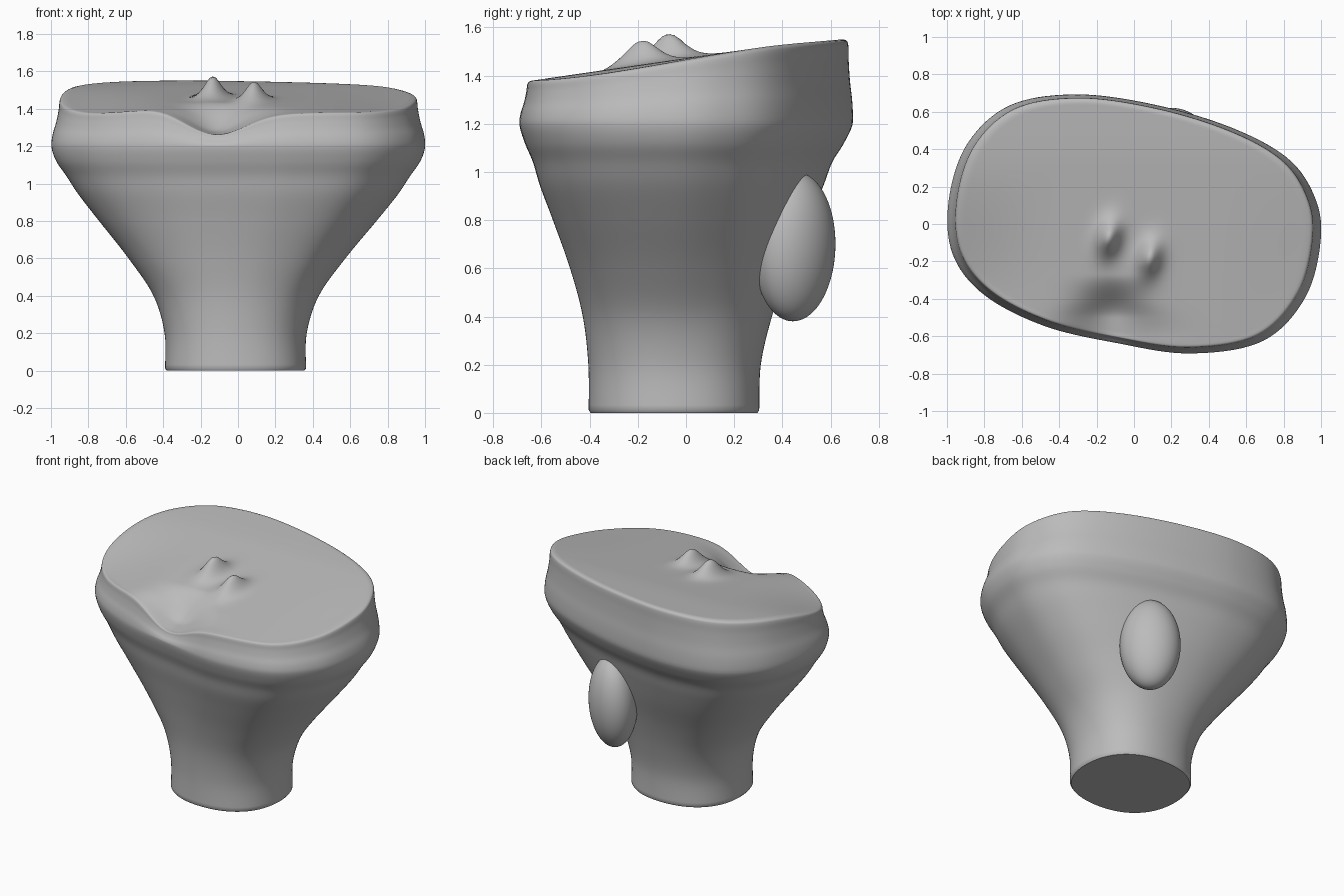
import bpy
import math
from mathutils import Vector, Matrix

default_cube = bpy.data.objects.get("Cube")
if default_cube:
    bpy.data.objects.remove(default_cube, do_unlink=True)

SEGMENTS = 144
CAP_RINGS = 48

bone = bpy.data.materials.new("plain grey")
bone.use_nodes = True
GREY = (0.5, 0.5, 0.5, 1.0)
bone.diffuse_color = GREY
bone.node_tree.nodes["Principled BSDF"].inputs["Base Color"].default_value = GREY


def catmull(a, b, c, d, t):
    return 0.5 * (2 * b + (c - a) * t + (2 * a - 5 * b + 4 * c - d) * t * t
                  + (3 * b - a - 3 * c + d) * t ** 3)


def smoothstep(low, high, value):
    t = max(0.0, min(1.0, (value - low) / (high - low)))
    return t * t * (3 - 2 * t)


def finish(obj):
    obj.data.materials.append(bone)
    bpy.ops.object.select_all(action="DESELECT")
    obj.select_set(True)
    bpy.context.view_layer.objects.active = obj
    bpy.ops.object.shade_smooth_by_angle(angle=math.radians(50))


# Skewed oval outline of the widest section, counterclockwise
corners = [Vector(p) for p in (
    (1, -0.06), (0.955, 0.17), (0.81, 0.36), (0.52, 0.515), (0.12, 0.635),
    (-0.3, 0.692), (-0.66, 0.635), (-0.89, 0.43), (-0.99, 0.13), (-0.97, -0.16),
    (-0.8, -0.38), (-0.48, -0.545), (-0.1, -0.635), (0.3, -0.692),
    (0.69, -0.625), (0.92, -0.385))]
outline = []
for i in range(SEGMENTS):
    k, t = divmod(i * len(corners) / SEGMENTS, 1)
    quad = [corners[(int(k) + j) % len(corners)] for j in (-1, 0, 1, 2)]
    outline.append(catmull(*quad, t))


# Height of the sloping top, with its front notch and two narrow peaks
def top_height(x, y):
    z = 1.472 + 0.145 * y - 0.02 * smoothstep(0.3, 0.8, y)
    front = smoothstep(-0.3, 0.4, -y)
    z -= 0.055 * smoothstep(0.35, 0.9, -x) * front
    z -= 0.014 * smoothstep(0.45, 0.9, x) * front
    width = 0.16 + 0.06 * smoothstep(0.4, 0.6, -y)
    notch = math.exp(-((x + 0.115) / width) ** 2)
    z -= 0.125 * notch * smoothstep(0.27, 0.5, -y)
    for px, py, height in ((-0.135, -0.075, 0.11), (0.085, -0.185, 0.098)):
        dx, dy = x - px, y - py
        across, along = dx - 0.25 * dy, dy + 0.25 * dx
        distance = math.sqrt((across / 0.052) ** 2 + (along / 0.085) ** 2 + 0.04) - 0.2
        z += height * math.exp(-max(distance, 0) ** 1.6)
    return z


# Plan position on the collar: slightly fuller toward the back
def inset(p, scale, rise):
    return p.x * scale, p.y * (scale + 0.008 * rise) + 0.008 * rise


# Shaft profile: height, half width, front y, back y; the last row only guides the curve
profile = [Vector(row) for row in (
    (0, 0.368, -0.396, 0.297), (0.012, 0.377, -0.404, 0.304),
    (0.2, 0.38, -0.406, 0.311), (0.4, 0.442, -0.432, 0.36),
    (0.6, 0.58, -0.486, 0.43), (0.8, 0.742, -0.555, 0.515),
    (0.94, 0.853, -0.606, 0.57), (1.04, 0.919, -0.635, 0.607),
    (1.12, 0.974, -0.669, 0.656), (1.2, 1, -0.692, 0.692),
    (1.28, 0.993, -0.688, 0.69))]
rings = []
last = len(profile) - 2
for k in range(last):
    steps = 1 if k == 0 else 6
    for s in range(steps):
        a, d = profile[max(k - 1, 0)], profile[k + 2]
        if k == 1:
            a = profile[1]
        z, half, front, back = catmull(a, profile[k], profile[k + 1], d, s / steps)
        blend = smoothstep(0.1, 1.05, z)
        ring = []
        for p in outline:
            unit = Vector((p.x, p.y / 0.692))
            neck = unit.normalized()
            neck *= 1 + 0.16 * (neck.x * neck.y) ** 2
            unit = neck.lerp(unit, blend)
            x = unit.x * half - 0.013 * (1 - blend)
            y = (front + back) / 2 + unit.y * (back - front) / 2
            ring.append((x, y, z))
        rings.append(ring)

# Rounded collar rising from the widest section to the sloping rim
RIM = 0.92
collar = [Vector(c) for c in ((0, 1), (0.25, 0.993), (0.5, 0.974), (0.75, 0.961),
                              (0.92, 0.956), (0.98, 0.946), (1, RIM))]
for k in range(len(collar) - 1):
    for s in range(4):
        a = collar[k - 1] if k else Vector((-0.25, 0.985))
        d = collar[min(k + 2, len(collar) - 1)]
        rise, scale = catmull(a, collar[k], collar[k + 1], d, s / 4)
        rings.append([(*inset(p, scale, rise),
                       1.2 + rise * (top_height(*inset(p, RIM, 1)) - 1.2))
                      for p in outline])

# Top plateau as shrinking rings
spots = [inset(p, RIM, 1) for p in outline]
for k in range(CAP_RINGS):
    shrink = 1 - k / CAP_RINGS
    rings.append([(x * shrink, y * shrink, top_height(x * shrink, y * shrink))
                  for x, y in spots])

verts = [v for ring in rings for v in ring]
faces = [tuple(reversed(range(SEGMENTS)))]
for r in range(len(rings) - 1):
    for i in range(SEGMENTS):
        j = (i + 1) % SEGMENTS
        low, high = r * SEGMENTS, (r + 1) * SEGMENTS
        faces.append((low + i, low + j, high + j, high + i))
centre = len(verts)
verts.append((0, 0, top_height(0, 0)))
start = (len(rings) - 1) * SEGMENTS
faces += [(start + i, start + (i + 1) % SEGMENTS, centre) for i in range(SEGMENTS)]

mesh = bpy.data.meshes.new("bone_shaft_and_plateau")
mesh.from_pydata(verts, [], faces)
mesh.update()
body = bpy.data.objects.new("bone_shaft_and_plateau", mesh)
bpy.context.collection.objects.link(body)
finish(body)

# Egg-shaped knob on the back, nearly upright
bpy.ops.mesh.primitive_uv_sphere_add(segments=64, ring_count=40, radius=1)
knob = bpy.context.object
knob.name = "back_knob"
place = (Matrix.Translation((0.245, 0.45, 0.69))
         @ Matrix.Rotation(math.radians(49), 4, "Z")
         @ Matrix.Rotation(math.radians(2), 4, "Y")
         @ Matrix.Diagonal((0.152, 0.192, 0.31, 1)))
knob.data.transform(place)
finish(knob)
